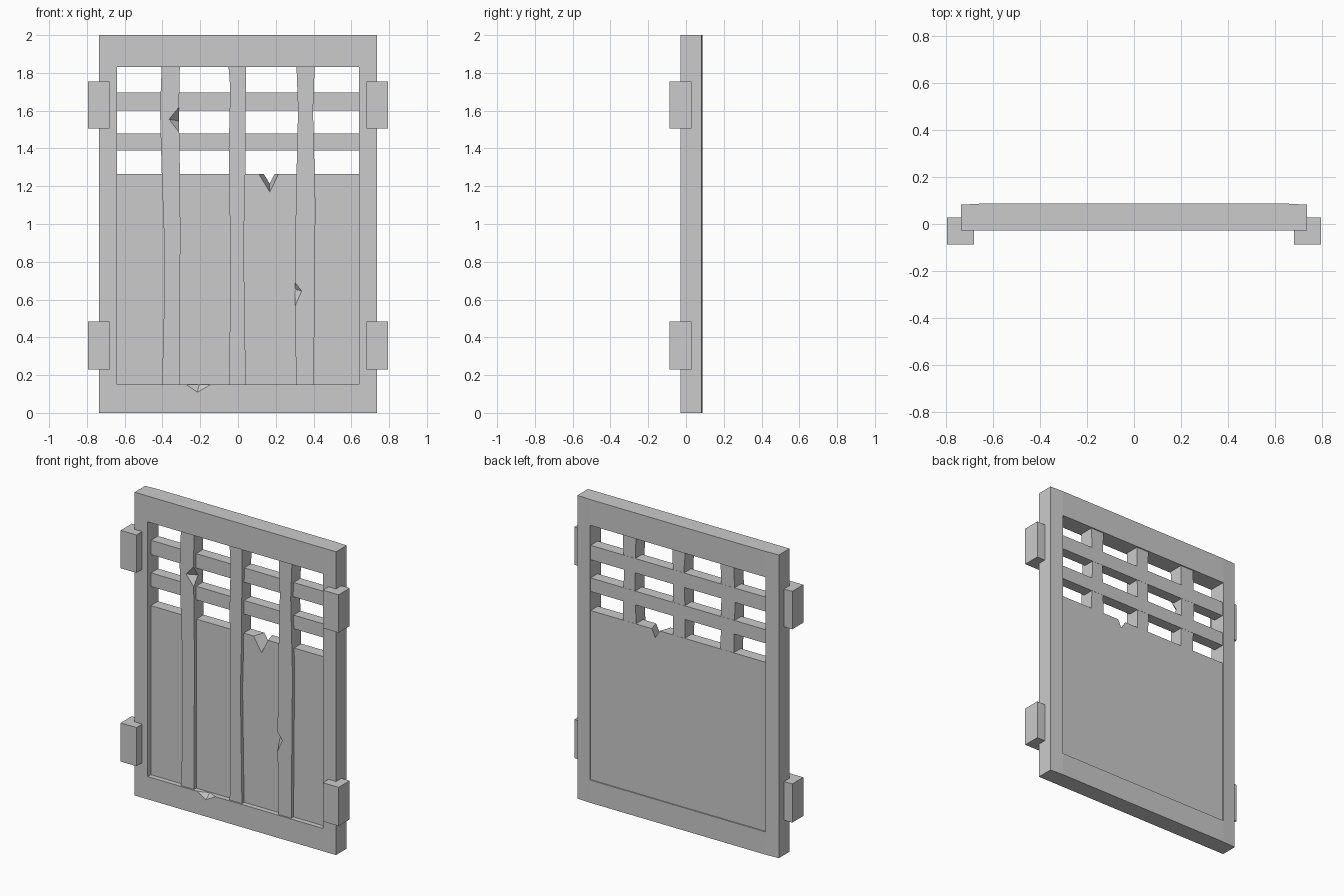
import bpy, bmesh
from mathutils import Vector

if "Cube" in bpy.data.objects:
    bpy.data.objects.remove(bpy.data.objects["Cube"])

FRONT, BACK = -0.028, 0.087


def prism(name, pts, axis, lo, hi):
    """Extrude a 2D outline along axis: 'y' takes (x, z), 'z' takes (x, y)."""
    place = (lambda a, b, t: (a, t, b)) if axis == 'y' else (lambda a, b, t: (a, b, t))
    bm = bmesh.new()
    face = bm.faces.new([bm.verts.new(place(a, b, lo)) for a, b in pts])
    ext = bmesh.ops.extrude_face_region(bm, geom=[face])
    move = Vector(place(0, 0, hi - lo))
    for v in ext['geom']:
        if isinstance(v, bmesh.types.BMVert):
            v.co += move
    bmesh.ops.recalc_face_normals(bm, faces=bm.faces)
    me = bpy.data.meshes.new(name)
    bm.to_mesh(me)
    bm.free()
    ob = bpy.data.objects.new(name, me)
    bpy.context.collection.objects.link(ob)
    return ob


def box(name, x0, x1, y0, y1, z0, z1):
    return prism(name, [(x0, z0), (x1, z0), (x1, z1), (x0, z1)], 'y', y0, y1)


def chip(ob, a, b, p, d, s=0.3):
    """Chip an edge: a, b on the edge, p on the front face, d on the side face."""
    a, b, p, d = map(Vector, (a, b, p, d))
    m = (p + d) / 2
    pts = [a + s * (a - m), b + s * (b - m), p + s * (p - d), d + s * (d - p)]
    bm = bmesh.new()
    v = [bm.verts.new(q) for q in pts]
    for i, j, k in ((0, 1, 2), (0, 1, 3), (0, 2, 3), (1, 2, 3)):
        bm.faces.new((v[i], v[j], v[k]))
    bmesh.ops.recalc_face_normals(bm, faces=bm.faces)
    me = bpy.data.meshes.new("chip_cutter")
    bm.to_mesh(me)
    bm.free()
    cutter = bpy.data.objects.new("chip_cutter", me)
    bpy.context.collection.objects.link(cutter)
    cutter.hide_render = True
    cutter.hide_viewport = True
    mod = ob.modifiers.new("chip", 'BOOLEAN')
    mod.operation = 'DIFFERENCE'
    mod.solver = 'EXACT'
    mod.object = cutter


# Side posts with slightly sloped backs, and hinge blocks
for side, s in (("left", -1), ("right", 1)):
    prism(side + "_post", [(s * 0.735, FRONT), (s * 0.64, FRONT),
                           (s * 0.64, BACK), (s * 0.735, 0.082)], 'z', 0, 2)
    for level, z0, z1 in (("lower", 0.23, 0.485), ("upper", 1.505, 1.755)):
        x0, x1 = sorted((s * 0.68, s * 0.795))
        box(f"{side}_{level}_hinge", x0, x1, -0.087, 0.028, z0, z1)

# Top and bottom rails
box("top_rail", -0.64, 0.64, FRONT, BACK, 1.83, 2)
bottom = box("bottom_rail", -0.64, 0.64, FRONT, BACK, 0, 0.15)
chip(bottom, (-0.275, FRONT, 0.15), (-0.145, FRONT, 0.15),
     (-0.215, FRONT, 0.11), (-0.205, 0.0, 0.15))

# Lower panel, notched through its top edge
panel = box("panel", -0.64, 0.64, 0.005, 0.08, 0.15, 1.265)
chip(panel, (0.11, 0.005, 1.265), (0.215, 0.005, 1.265),
     (0.168, 0.005, 1.17), (0.168, 0.17, 1.265))

# Window cross bars
for name, z0, z1 in (("lower_bar", 1.39, 1.48), ("upper_bar", 1.60, 1.695)):
    box(name, -0.64, 0.64, 0.007, 0.08, z0, z1)

# Uneven vertical slats: (x, z) down the left edge, then up the right edge
SLAT_FRONT = -0.018
slats = {
    "left_slat": ([(-0.404, 1.83), (-0.413, 1.6), (-0.404, 1.28), (-0.392, 0.95), (-0.393, 0.5), (-0.402, 0.15)],
                  [(-0.308, 0.15), (-0.308, 0.5), (-0.305, 0.95), (-0.308, 1.3), (-0.313, 1.6), (-0.308, 1.83)]),
    "middle_slat": ([(-0.05, 1.83), (-0.041, 1.72), (-0.049, 1.4), (-0.044, 1.1), (-0.041, 0.6), (-0.048, 0.15)],
                    [(0.041, 0.15), (0.036, 0.5), (0.03, 0.9), (0.038, 1.2), (0.042, 1.83)]),
    "right_slat": ([(0.31, 1.83), (0.318, 1.6), (0.31, 1.28), (0.304, 0.95), (0.301, 0.6), (0.308, 0.15)],
                   [(0.402, 0.15), (0.405, 0.6), (0.41, 1.1), (0.397, 1.6), (0.406, 1.83)]),
}
obs = {n: prism(n, l + r, 'y', SLAT_FRONT, 0.079) for n, (l, r) in slats.items()}
chip(obs["left_slat"], (-0.311, SLAT_FRONT, 1.62), (-0.311, SLAT_FRONT, 1.485),
     (-0.365, SLAT_FRONT, 1.555), (-0.312, 0.03, 1.545))
chip(obs["right_slat"], (0.302, SLAT_FRONT, 0.69), (0.302, SLAT_FRONT, 0.565),
     (0.337, SLAT_FRONT, 0.645), (0.302, 0.01, 0.655))
